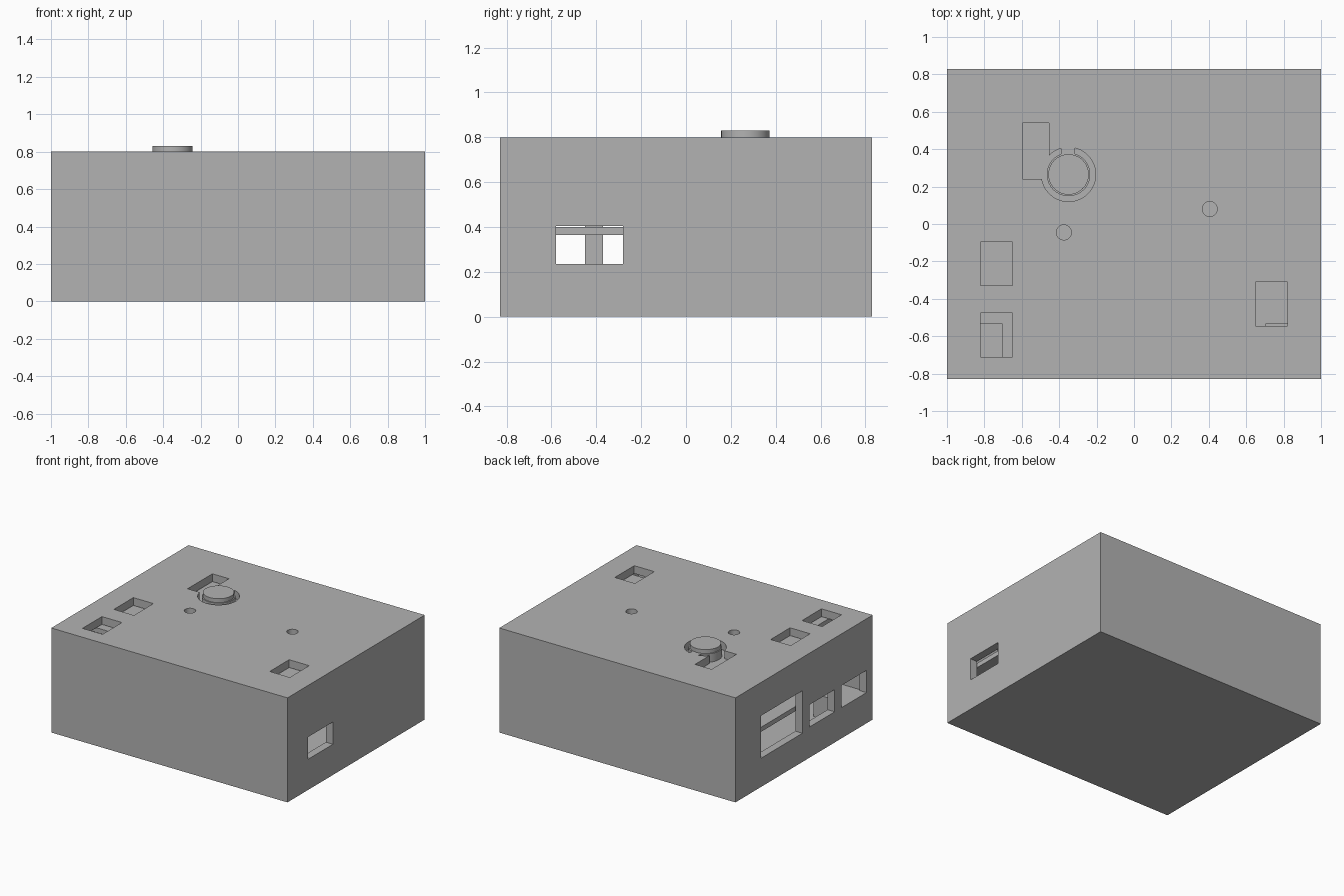
import bpy

cube = bpy.data.objects.get("Cube")
if cube:
    bpy.data.objects.remove(cube, do_unlink=True)

grey = bpy.data.materials.new("plain_grey")
grey.use_nodes = True
COLOUR = (0.45, 0.45, 0.45, 1)
grey.diffuse_color = COLOUR
grey.node_tree.nodes["Principled BSDF"].inputs["Base Color"].default_value = COLOUR


def box(name, x, y, z):
    """Box from (low, high) ranges on each axis."""
    bpy.ops.mesh.primitive_cube_add(size=1, location=[sum(r) / 2 for r in (x, y, z)])
    ob = bpy.context.object
    ob.name = name
    ob.scale = [r[1] - r[0] for r in (x, y, z)]
    bpy.ops.object.transform_apply(location=True, rotation=False, scale=True)
    ob.data.materials.append(grey)
    return ob


def disc(name, centre, radius, z):
    bpy.ops.mesh.primitive_cylinder_add(vertices=64, radius=radius, depth=z[1] - z[0],
                                        location=(*centre, sum(z) / 2))
    ob = bpy.context.object
    ob.name = name
    ob.data.materials.append(grey)
    bpy.ops.object.shade_smooth_by_angle()
    return ob


def combine(target, tool, operation="DIFFERENCE"):
    """Apply one boolean and remove the tool."""
    tool.hide_render = True
    mod = target.modifiers.new("cut", "BOOLEAN")
    mod.operation, mod.solver, mod.object = operation, "EXACT", tool
    bpy.context.view_layer.objects.active = target
    bpy.ops.object.modifier_apply(modifier=mod.name)
    bpy.data.objects.remove(tool, do_unlink=True)


W = 0.06               # wall thickness
X, Y, H = 1.0, 0.83, 0.8
LID = (H - 0.1, H + 0.1)
BUTTON = (-0.35, 0.265)

# Hollow case
case = box("case", (-X, X), (-Y, Y), (0, H))
combine(case, box("cavity", (W - X, X - W), (W - Y, Y - W), (W, H - W)))

# Side ports
left_wall, right_wall = (X - 0.1, X + 0.1), (-X - 0.1, -X + 0.1)
for wall, y, z in ((left_wall, (-0.58, -0.28), (0.235, 0.405)),
                   (right_wall, (0.02, 0.52), (0.22, 0.545)),
                   (right_wall, (-0.37, -0.065), (0.235, 0.405)),
                   (right_wall, (-0.755, -0.45), (0.235, 0.405))):
    combine(case, box("port_cutter", wall, y, z))

# Lid openings
for x, y in (((-0.82, -0.65), (-0.33, -0.095)),
             ((-0.82, -0.65), (-0.71, -0.475)),
             ((0.65, 0.82), (-0.545, -0.31))):
    combine(case, box("slot_cutter", x, y, LID))
for centre in ((0.405, 0.08), (-0.375, -0.045)):
    combine(case, disc("hole_cutter", centre, 0.04, LID))

# Ring gap around the button, joined to a rectangular slot and bridged at the back
gap = disc("gap_cutter", BUTTON, 0.145, LID)
combine(gap, box("bridge", (-0.39, -0.315), (0.3, 0.6), (0.6, 1)))
combine(gap, box("gap_slot", (-0.595, -0.455), (0.24, 0.54), LID), "UNION")
combine(case, gap)

# Button with a flange below it
disc("button", BUTTON, 0.108, (H - W, 0.83))
disc("button_flange", BUTTON, 0.116, (H - W - 0.005, H))

# Main board and the notched upper board
box("main_board", (-0.93, 0.93), (-0.76, 0.76), (0.365, 0.4))
upper = box("upper_board", (-0.93, 0.93), (-0.76, 0.76), (0.7, 0.735))

# Corner posts under matching notches
for sx in (-1, 1):
    for sy in (-1, 1):
        x = sorted((sx * 0.705, sx * (X - W)))
        y = sorted((sy * 0.533, sy * (Y - W)))
        combine(upper, box("notch_cutter", x, y, (0.6, 0.79)))
        box("corner_post", x, y, (W, 0.234))
